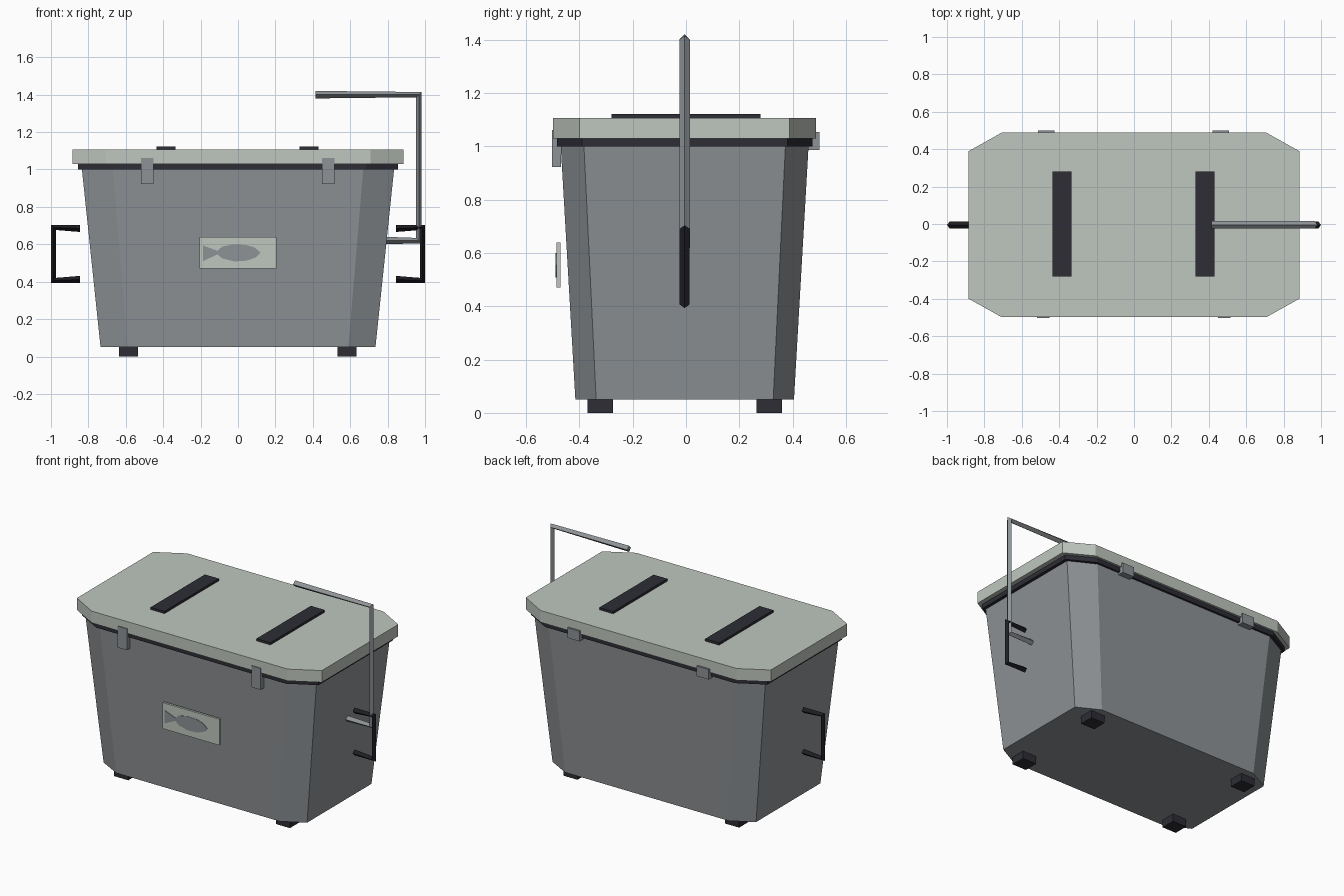
import bpy, bmesh

if "Cube" in bpy.data.objects:
    bpy.data.objects.remove(bpy.data.objects["Cube"])

YC = -0.005  # shared centre line in depth


def material(name, rgb):
    m = bpy.data.materials.new(name)
    m.diffuse_color = (*rgb, 1)
    m.use_nodes = True
    m.node_tree.nodes["Principled BSDF"].inputs["Base Color"].default_value = m.diffuse_color
    return m


GREY = material("body grey", (0.27, 0.29, 0.305))
PALE = material("pale lid", (0.52, 0.565, 0.52))
DARK = material("dark rubber", (0.026, 0.026, 0.036))
BLACK = material("black handle", (0.012, 0.012, 0.016))


def add(name, bm, mat):
    bmesh.ops.recalc_face_normals(bm, faces=bm.faces)
    me = bpy.data.meshes.new(name)
    bm.to_mesh(me)
    bm.free()
    me.materials.append(mat)
    ob = bpy.data.objects.new(name, me)
    bpy.context.collection.objects.link(ob)
    return ob


def octagon(x, y, cx, cy):
    """Rectangle of half size x, y whose corners are cut at cx, cy."""
    return [(x, -cy), (x, cy), (cx, y), (-cx, y), (-x, cy), (-x, -cy), (-cx, -y), (cx, -y)]


def loft(name, low, z0, high, z1, mat):
    bm = bmesh.new()
    a = [bm.verts.new((x, y + YC, z0)) for x, y in low]
    b = [bm.verts.new((x, y + YC, z1)) for x, y in high]
    bm.faces.new(a)
    bm.faces.new(b)
    n = len(a)
    for i in range(n):
        j = (i + 1) % n
        bm.faces.new((a[i], a[j], b[j], b[i]))
    return add(name, bm, mat)


def box(name, lo, hi, mat):
    bm = bmesh.new()
    bmesh.ops.create_cube(bm, size=1)
    for v in bm.verts:
        v.co = [l + (c + 0.5) * (h - l) for c, l, h in zip(v.co, lo, hi)]
    return add(name, bm, mat)


def rod(name, points, radius, mat):
    """Square rod bent along points in the x-z plane."""
    cu = bpy.data.curves.new(name, 'CURVE')
    cu.dimensions = '3D'
    cu.bevel_depth = radius
    cu.bevel_resolution = 0
    cu.use_fill_caps = True
    sp = cu.splines.new('POLY')
    sp.points.add(len(points) - 1)
    for p, (x, z) in zip(sp.points, points):
        p.co = (x, YC, z, 1)
    sp.use_smooth = False
    cu.materials.append(mat)
    ob = bpy.data.objects.new(name, cu)
    bpy.context.collection.objects.link(ob)
    return ob


# Tapered tub, rubber seal and lid
loft("tub", octagon(0.735, 0.41, 0.59, 0.332), 0.05,
     octagon(0.835, 0.465, 0.67, 0.378), 1.005, GREY)
seal = octagon(0.855, 0.479, 0.685, 0.385)
loft("seal", seal, 1.0, seal, 1.032, DARK)
lid = octagon(0.885, 0.493, 0.708, 0.394)
loft("lid", lid, 1.03, lid, 1.107, PALE)

# Non-slip strips on the lid
for x in (-0.385, 0.38):
    box("lid_strip", (x - 0.05, YC + 0.005 - 0.28, 1.1), (x + 0.05, YC + 0.005 + 0.28, 1.122), DARK)

# Feet
for x in (-0.585, 0.583):
    for y in (-0.322, 0.312):
        box("foot", (x - 0.051, y - 0.048, 0), (x + 0.051, y + 0.048, 0.05), DARK)

# Front latches and rear hinges
for x in (-0.485, 0.482):
    box("latch", (x - 0.034, -0.503, 0.922), (x + 0.034, -0.468, 1.062), GREY)
for x in (-0.47, 0.463):
    box("hinge", (x - 0.044, 0.458, 0.987), (x + 0.044, 0.5, 1.053), GREY)

# Badge plate with a thin fish silhouette
box("badge", (-0.205, -0.486, 0.47), (0.205, -0.471, 0.64), PALE)
upper = [(-0.187, 0.594), (-0.11, 0.565), (-0.085, 0.588), (-0.03, 0.599), (0.04, 0.597),
         (0.09, 0.583), (0.12, 0.555)]
lower = [(0.095, 0.53), (0.05, 0.513), (-0.02, 0.508), (-0.085, 0.525), (-0.11, 0.546),
         (-0.187, 0.51)]
bm = bmesh.new()
fish = bm.faces.new([bm.verts.new((x, -0.489, z)) for x, z in upper + lower])
ext = bmesh.ops.extrude_face_region(bm, geom=[fish])
for v in ext["geom"]:
    if isinstance(v, bmesh.types.BMVert):
        v.co.y += 0.005
add("badge_fish", bm, GREY)

# Carry handles on both ends
for s in (-1, 1):
    rod("carry_handle", [(s * 0.845, 0.685), (s * 0.986, 0.69), (s * 0.986, 0.407),
                         (s * 0.845, 0.412)], 0.019, BLACK)

# Tall crank-shaped rod on the right end
rod("tall_rod", [(0.415, 1.4), (0.967, 1.4), (0.967, 0.62), (0.785, 0.62)], 0.02, GREY)
